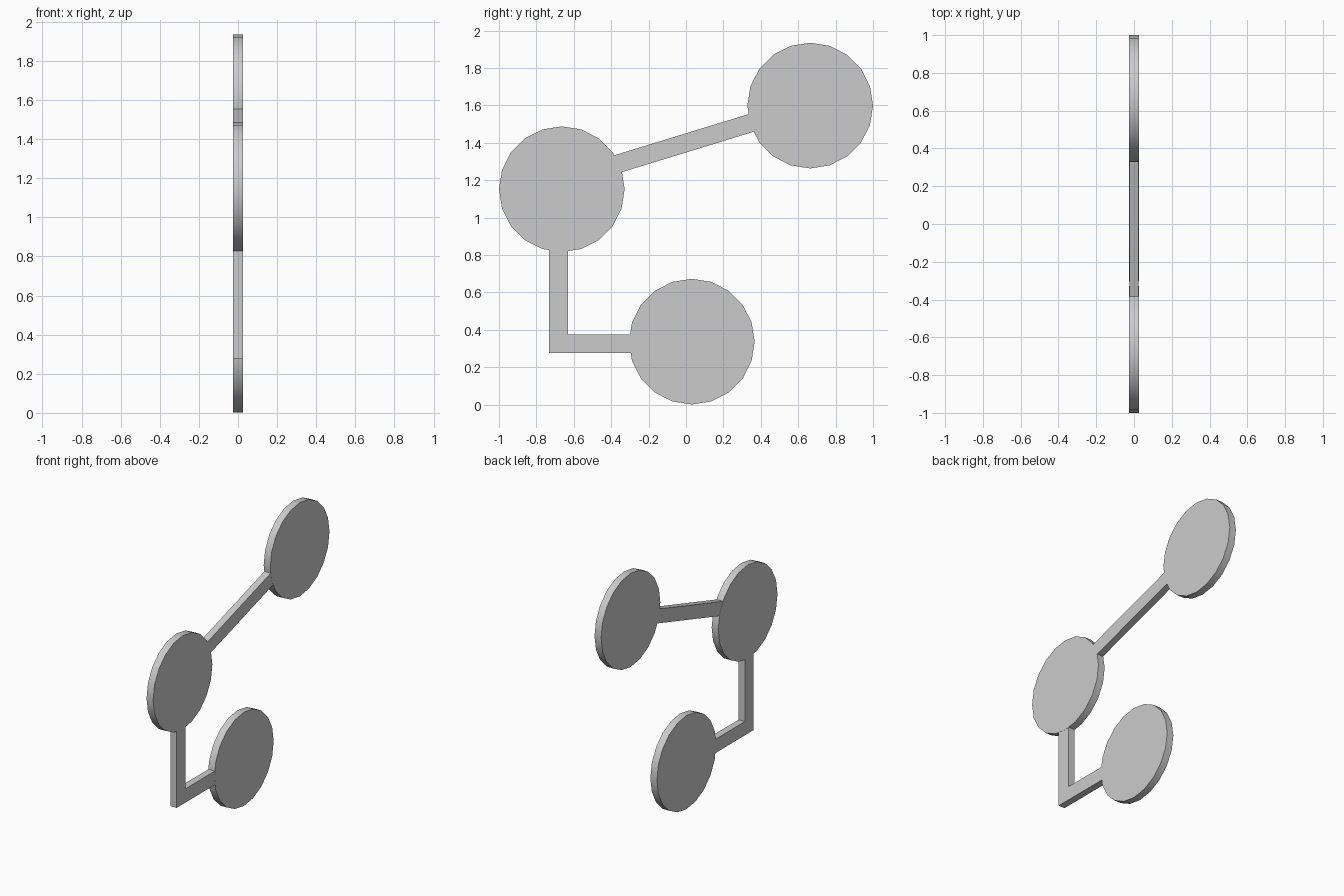
import bpy, bmesh
from math import pi
from mathutils import Vector

if "Cube" in bpy.data.objects:
    bpy.data.objects.remove(bpy.data.objects["Cube"])


def disc(name, y, z, radius=0.336, half=0.026):
    # 20-sided disc facing along x, smooth rim and flat caps
    bpy.ops.mesh.primitive_cylinder_add(vertices=20, radius=radius, depth=2 * half,
                                        location=(0, y, z), rotation=(0, pi / 2, 0))
    ob = bpy.context.object
    ob.name = name
    bpy.ops.object.transform_apply(location=False, rotation=True, scale=False)
    bpy.ops.object.shade_smooth_by_angle(angle=pi / 6)


def plate(name, outline, half=0.025):
    # Extrude a y-z outline along x
    bm = bmesh.new()
    face = bm.faces.new([bm.verts.new((-half, y, z)) for y, z in outline])
    new = bmesh.ops.extrude_face_region(bm, geom=[face], use_keep_orig=True)["geom"]
    bmesh.ops.translate(bm, vec=(2 * half, 0, 0),
                        verts=[v for v in new if isinstance(v, bmesh.types.BMVert)])
    bmesh.ops.recalc_face_normals(bm, faces=bm.faces)
    mesh = bpy.data.meshes.new(name)
    bm.to_mesh(mesh)
    bm.free()
    bpy.context.collection.objects.link(bpy.data.objects.new(name, mesh))


# Three discs
disc("lower_disc", 0.031, 0.337)
disc("middle_disc", -0.664, 1.152)
disc("upper_disc", 0.664, 1.599)

# L-shaped link between the lower and middle discs
plate("elbow_link", [(-0.732, 0.85), (-0.732, 0.277), (-0.26, 0.277),
                     (-0.26, 0.376), (-0.631, 0.376), (-0.631, 0.85)])

# Sloping link between the middle and upper discs
a, b = Vector((-0.39, 1.280)), Vector((0.37, 1.513))
side = Vector((a.y - b.y, b.x - a.x)).normalized() * 0.049
plate("sloping_link", [a - side, b - side, b + side, a + side])
